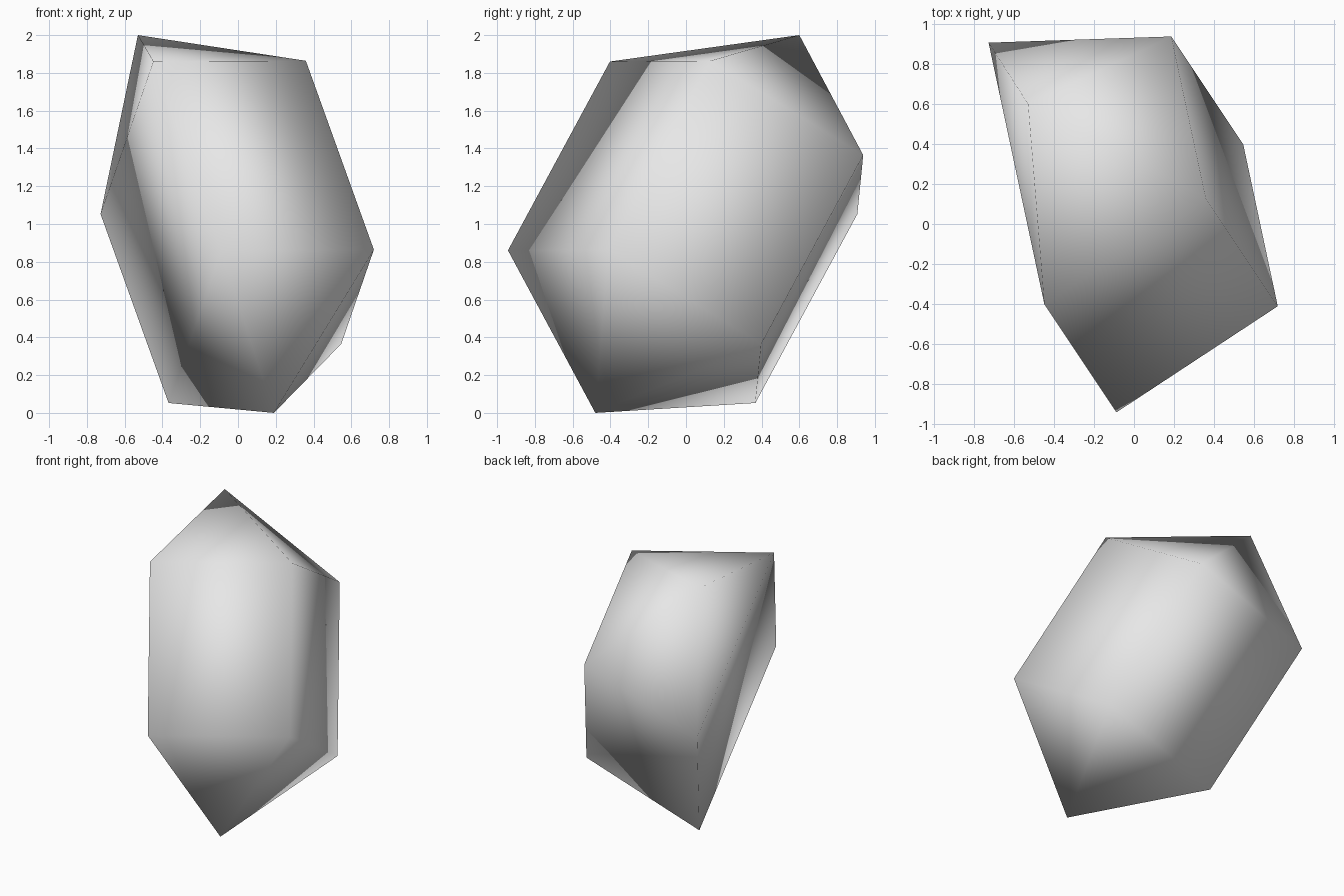
import bpy, bmesh, math
from mathutils import Vector, Matrix

cube = bpy.data.objects.get("Cube")
if cube:
    bpy.data.objects.remove(cube, do_unlink=True)

# Single pale grey stone
stone = bpy.data.materials.new("pale_grey_stone")
stone.use_nodes = True
colour = (0.8, 0.8, 0.8, 1)
stone.diffuse_color = colour
stone.node_tree.nodes["Principled BSDF"].inputs["Base Color"].default_value = colour

# Leaning axis from the lower point to the upper point
lower_tip = Vector((0.19, -0.48, 0))
upper_tip = Vector((-0.53, 0.6, 2))
span = upper_tip - lower_tip
axis = span.normalized()

# Four corners of a pentagon; the missing fifth leaves one broad flat side
first_corner = Vector((-0.09, -0.94, 0.865)) - (lower_tip + span / 4)
first_corner -= axis * first_corner.dot(axis)
spokes = [Matrix.Rotation(math.tau * i / 5, 3, axis) @ first_corner for i in range(4)]

bm = bmesh.new()


def ring(fraction):
    centre = lower_tip + span * fraction
    return [bm.verts.new(centre + s) for s in spokes]


low, high = ring(0.25), ring(0.75)
bottom, top = bm.verts.new(lower_tip), bm.verts.new(upper_tip)

# Long sides and the pointed ends
for i in range(4):
    j = (i + 1) % 4
    bm.faces.new((low[i], low[j], high[j], high[i]))
    bm.faces.new((low[j], low[i], bottom))
    bm.faces.new((high[i], high[j], top))
bmesh.ops.recalc_face_normals(bm, faces=bm.faces[:])
for face in bm.faces:
    face.smooth = True

mesh = bpy.data.meshes.new("crystal")
bm.to_mesh(mesh)
bm.free()
mesh.materials.append(stone)
crystal = bpy.data.objects.new("crystal", mesh)
bpy.context.collection.objects.link(crystal)
